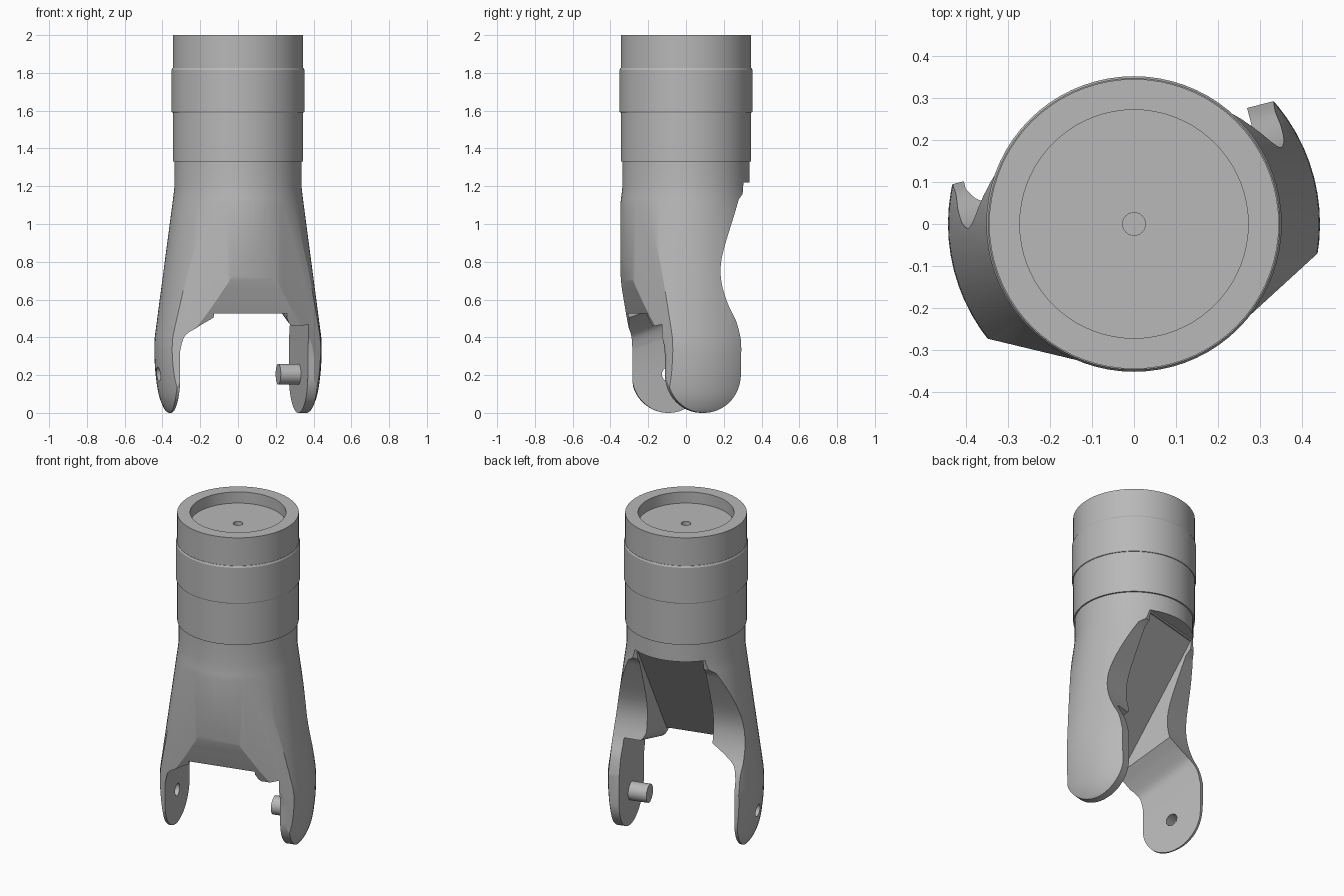
import bpy, bmesh, math
from mathutils import Vector, Matrix

cube = bpy.data.objects.get("Cube")
if cube:
    bpy.data.objects.remove(cube, do_unlink=True)

TWIST = Matrix.Rotation(math.radians(14.5), 4, 'Z')  # fork is turned about the tube axis

grey = bpy.data.materials.new("satin grey")
grey.use_nodes = True
COLOUR = (0.48, 0.48, 0.48, 1)
grey.diffuse_color = COLOUR
grey.node_tree.nodes["Principled BSDF"].inputs["Base Color"].default_value = COLOUR


def make(name, bm):
    bmesh.ops.remove_doubles(bm, verts=bm.verts, dist=1e-5)
    bmesh.ops.recalc_face_normals(bm, faces=bm.faces)
    mesh = bpy.data.meshes.new(name)
    bm.to_mesh(mesh)
    bm.free()
    mesh.materials.append(grey)
    obj = bpy.data.objects.new(name, mesh)
    bpy.context.collection.objects.link(obj)
    return obj


def lathe(name, profile, steps=72):
    """Spin (radius, z) points about the z axis."""
    bm = bmesh.new()
    verts = [bm.verts.new((r, 0, z)) for r, z in profile]
    edges = [bm.edges.new(pair) for pair in zip(verts, verts[1:])]
    bmesh.ops.spin(bm, geom=verts + edges, cent=(0, 0, 0), axis=(0, 0, 1),
                   angle=math.tau, steps=steps, use_duplicate=False)
    return make(name, bm)


PLACE = {'X': lambda a, b, d: (d, a, b), 'Y': lambda a, b, d: (a, d, b), 'Z': lambda a, b, d: (a, b, d)}


def prism(name, points, low, high, axis):
    """Extrude a flat outline along an axis."""
    bm = bmesh.new()
    place = PLACE[axis]
    face = bm.faces.new([bm.verts.new(place(a, b, low)) for a, b in points])
    moved = bmesh.ops.extrude_face_region(bm, geom=[face])["geom"]
    shift = Vector(place(0, 0, high - low))
    bmesh.ops.translate(bm, vec=shift, verts=[g for g in moved if isinstance(g, bmesh.types.BMVert)])
    return make(name, bm)


def rod(name, radius, low, high, z):
    ring = [(radius * math.cos(math.tau * i / 32), z + radius * math.sin(math.tau * i / 32))
            for i in range(32)]
    return prism(name, ring, low, high, 'X')


def smooth_path(points, n=5):
    """Catmull-Rom curve through the points."""
    p = [Vector(q) for q in points]
    p = [p[0]] + p + [p[-1]]
    out = []
    for a, b, c, d in zip(p, p[1:], p[2:], p[3:]):
        for i in range(n):
            t = i / n
            out.append(tuple(0.5 * (2 * b + (c - a) * t + (2 * a - 5 * b + 4 * c - d) * t * t
                                    + (3 * b - a - 3 * c + d) * t ** 3)))
    return out + [tuple(points[-1])]


def boolean(obj, cutter, operation):
    cutter.hide_render = True
    mod = obj.modifiers.new(operation.lower(), 'BOOLEAN')
    mod.operation, mod.solver, mod.object = operation, 'EXACT', cutter
    bpy.context.view_layer.objects.active = obj
    bpy.ops.object.modifier_apply(modifier=mod.name)
    bpy.data.objects.remove(cutter, do_unlink=True)


# Flared body with a domed lower end
dome = smooth_path([(0.365, -0.01), (0.39, 0.02), (0.418, 0.09), (0.436, 0.2), (0.443, 0.32), (0.441, 0.4)])
body = lathe("forked_body", [(0, -0.01)] + dome + [(0.343, 1.14), (0.336, 1.2), (0.336, 1.335), (0, 1.335)])

# Plan outline: tube-like front with flat flanks running out to the prongs
FRONT, SPREAD = 0.347, math.radians(28)
nose = [(FRONT * math.sin(a), -FRONT * math.cos(a)) for a in (SPREAD * (i / 8 - 1) for i in range(17))]
flank = 0.6, nose[-1][1] + (0.6 - nose[-1][0]) * math.tan(SPREAD)
plan = [(-0.6, 0.6), (-flank[0], flank[1])] + nose + [flank, (0.6, 0.6)]
boolean(body, prism("plan_cutter", plan, -0.2, 1.6, 'Z'), 'INTERSECT')

# Side outline: round prong ends, waisted back, sloping front
R = 0.2
arc = [(R * math.cos(a), R + R * math.sin(a)) for a in (math.pi * (1 + i / 32) for i in range(33))]
back = smooth_path([(0.2, 0.38), (0.175, 0.48), (0.125, 0.58), (0.095, 0.68), (0.092, 0.78),
                    (0.125, 0.9), (0.22, 1.13)])
front = smooth_path([(-0.355, 0.85), (-0.322, 0.7), (-0.298, 0.62), (-0.268, 0.53), (-0.238, 0.45),
                     (-0.21, 0.38), (-0.2, 0.3)])
outline = arc + back + [(0.25, 1.16), (0.26, 1.22), (0.5, 1.22), (0.5, 1.5), (-0.5, 1.5), (-0.5, 0.95)] + front
boolean(body, prism("outline_cutter", outline, -0.7, 0.7, 'X'), 'INTERSECT')

# Gap between the prongs, rounded on one side, stepped on the other, rising to the back
shoulder = smooth_path([(-0.367, 0.33), (-0.345, 0.41), (-0.28, 0.47), (-0.2, 0.525)])
gap = [(-0.367, -0.5)] + shoulder + [(0.2, 0.525), (0.215, 0.49), (0.23, 0.475), (0.33, 0.475), (0.33, -0.5)]
gap_cutter = prism("gap_cutter", gap, -0.6, 0.6, 'Y')
RISE = 0.35
for v in gap_cutter.data.vertices:
    v.co.z += RISE * (v.co.y + R)
boolean(body, gap_cutter, 'DIFFERENCE')

# Channel in the back with a sloping inner wall and a level lower lip
channel = [(0.6, 1.21), (0.25, 1.21), (-0.22, 0.525), (-0.6, 0.525), (-0.6, 0.35), (0.6, 0.35)]
boolean(body, prism("channel_cutter", channel, -0.2, 0.2, 'X'), 'DIFFERENCE')

# Pivot hole in one prong, pivot peg on the other
boolean(body, rod("hole_cutter", 0.037, -0.6, -0.3, 0.205), 'DIFFERENCE')
peg = rod("pivot_peg", 0.055, 0.22, 0.36, 0.205)

# Tube sections above the fork
sleeve = lathe("lower_sleeve", [(0, 1.33), (0.345, 1.33), (0.345, 1.595), (0, 1.595)])
band = lathe("raised_band", [(0, 1.59), (0.349, 1.59), (0.352, 1.595), (0.352, 1.815),
                             (0.347, 1.825), (0, 1.825)])
cap = lathe("socket_cap", [(0, 1.82), (0.345, 1.82), (0.345, 2), (0.272, 2), (0.272, 1.93),
                           (0.027, 1.93), (0.027, 1.88), (0, 1.88)])

for obj in (body, peg, sleeve, band, cap):
    if obj in (body, peg):
        obj.data.transform(TWIST)
    bpy.ops.object.select_all(action='DESELECT')
    obj.select_set(True)
    bpy.context.view_layer.objects.active = obj
    bpy.ops.object.shade_smooth_by_angle(angle=math.radians(25))
